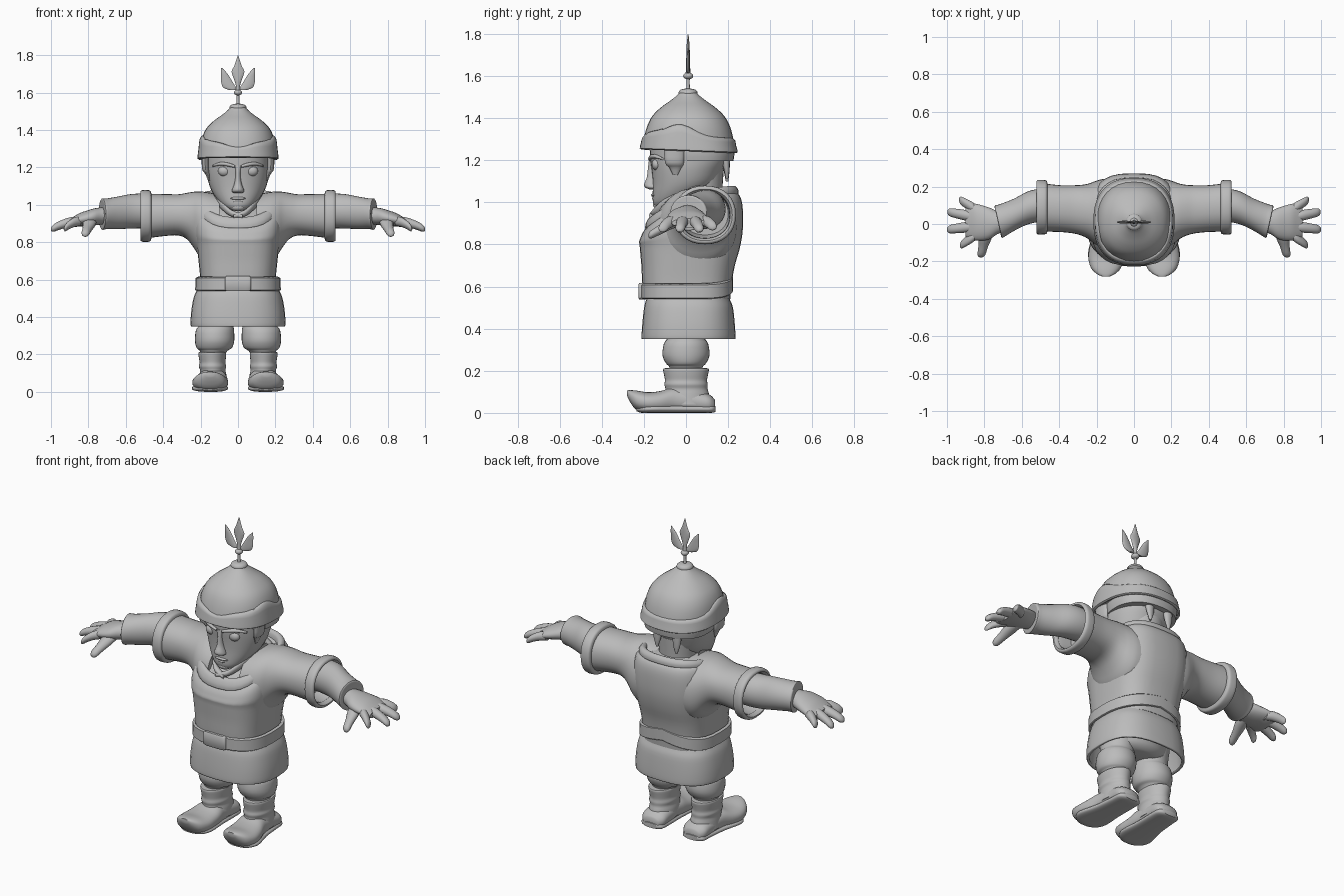
import bpy, bmesh, math
from mathutils import Vector

clay = bpy.data.materials.new("clay_grey")
clay.diffuse_color = (0.5, 0.5, 0.5, 1)


def smooth_sections(secs, sub):
    """Catmull-Rom interpolation between cross-sections."""
    out = []
    for i in range(len(secs) - 1):
        p0, p1 = secs[max(i - 1, 0)], secs[i]
        p2, p3 = secs[i + 1], secs[min(i + 2, len(secs) - 1)]
        for k in range(sub):
            t = k / sub
            out.append([0.5 * (2 * b + (c - a) * t + (2 * a - 5 * b + 4 * c - d) * t * t
                               + (3 * b - a - 3 * c + d) * t ** 3)
                        for a, b, c, d in zip(p0, p1, p2, p3)])
    return out + [list(secs[-1])]


def loft(name, axis, secs, sub=3, seg=32, n=2.0, thick=0, mirror=False, warp=None):
    """Sections are (position, centre a, centre b, radius a, radius b[, tilt along y])."""
    bm = bmesh.new()
    rings = []
    for s in smooth_sections([tuple(s) + (0,) * (6 - len(s)) for s in secs], sub):
        t, a, b, ra, rb, tilt = s
        ring = []
        for k in range(seg):
            w = 2 * math.pi * k / seg
            c, d = math.cos(w), math.sin(w)
            u = ra * math.copysign(abs(c) ** (2 / n), c)
            v = rb * math.copysign(abs(d) ** (2 / n), d)
            if axis == 'z':
                p = Vector((a + u, b + v, t + tilt * v))
            elif axis == 'x':
                p = Vector((t + tilt * u, a + u, b + v))
            else:
                p = Vector((a + u, t, b + v))
            ring.append(bm.verts.new(warp(p) if warp else p))
        rings.append(ring)
    for r, q in zip(rings, rings[1:]):
        for k in range(seg):
            j = (k + 1) % seg
            bm.faces.new((r[k], r[j], q[j], q[k]))
    if not thick:
        bm.faces.new(rings[0])
        bm.faces.new(rings[-1])
    bmesh.ops.recalc_face_normals(bm, faces=bm.faces)
    me = bpy.data.meshes.new(name)
    bm.to_mesh(me)
    bm.free()
    ob = bpy.data.objects.new(name, me)
    bpy.context.collection.objects.link(ob)
    me.materials.append(clay)
    if thick:
        m = ob.modifiers.new("thickness", 'SOLIDIFY')
        m.thickness, m.offset = thick, -1
    if mirror:
        m = ob.modifiers.new("mirror", 'MIRROR')
        m.use_mirror_merge = False
    bpy.ops.object.select_all(action='DESELECT')
    ob.select_set(True)
    bpy.context.view_layer.objects.active = ob
    bpy.ops.object.shade_smooth_by_angle(angle=math.radians(45))
    return ob


def blob(name, c, r, mirror=False):
    """Small ellipsoid."""
    secs = [(c[2] - r[2] * math.cos(math.pi * k / 8), c[0], c[1],
             r[0] * max(math.sin(math.pi * k / 8), .02),
             r[1] * max(math.sin(math.pi * k / 8), .02)) for k in range(9)]
    return loft(name, 'z', secs, sub=1, seg=16, mirror=mirror)


def back_peak(p):
    """Raises the belt towards the middle of the back."""
    if p.y > 0:
        p.z += 0.04 * min(p.y / .2, 1) * max(0, 1 - abs(p.x) / .22)
    return p


def neckline(p):
    """Scoops the top of the tunic down towards the front."""
    w = min(max((p.z - .8) / .24, 0), 1)
    p.z -= w * .155 * (max(.25 - p.y, 0) / .43) ** 2
    return p


# Boots: foot along y with curled toe, sole and shaft
loft("boot_foot", 'y', [(-.28, .15, .094, .022, .012), (-.266, .15, .08, .05, .028),
     (-.235, .15, .06, .08, .046), (-.18, .149, .05, .095, .048), (-.12, .145, .052, .091, .052),
     (-.07, .138, .06, .082, .06), (-.03, .136, .06, .076, .06),
     (.05, .133, .053, .073, .053), (.11, .133, .045, .071, .043),
     (.137, .133, .035, .045, .028)], n=2.3, mirror=True)
loft("boot_sole", 'y', [(-.235, .15, .02, .045, .012), (-.21, .15, .018, .075, .018),
     (-.16, .15, .019, .097, .019), (-.05, .14, .019, .081, .019), (.06, .134, .019, .075, .019),
     (.12, .133, .019, .07, .019), (.14, .133, .019, .045, .014)], n=2.6, mirror=True)
loft("boot_shaft", 'z', [(.04, .135, .005, .076, .11), (.09, .134, .003, .072, .106),
     (.115, .135, .002, .068, .1), (.135, .136, 0, .073, .103), (.155, .136, 0, .069, .1),
     (.18, .137, 0, .072, .104), (.208, .138, 0, .074, .109), (.212, .138, 0, .066, .1)],
     mirror=True)

# Baggy trousers
loft("trouser_leg", 'z', [(.19, .135, 0, .06, .075), (.22, .13, 0, .075, .08),
     (.235, .127, 0, .095, .095), (.275, .125, 0, .105, .112), (.33, .123, 0, .102, .105),
     (.36, .115, 0, .092, .09), (.44, .105, 0, .1, .12)], mirror=True)
loft("hips", 'z', [(.36, 0, .01, .1, .09), (.39, 0, .01, .17, .13), (.5, 0, .01, .19, .17)])

# Tunic skirt, belt and buckle
loft("skirt", 'z', [(.35, 0, .012, .252, .222), (.37, 0, .012, .254, .223),
     (.43, 0, .012, .25, .219), (.5, 0, .012, .238, .211), (.535, 0, .01, .224, .2),
     (.56, 0, .01, .21, .19)], n=2.6, thick=.015)
loft("belt", 'z', [(.54, 0, .005, .222, .214), (.545, 0, .005, .229, .219),
     (.608, 0, .005, .227, .219), (.615, 0, .005, .215, .212)], sub=1, n=2.7,
     thick=.02, warp=back_peak)
loft("buckle", 'z', [(.538, 0, -.205, .063, .016), (.545, 0, -.208, .07, .018),
     (.61, 0, -.208, .07, .018), (.618, 0, -.205, .063, .016)], sub=1, n=6)

# Tunic torso, rolled collar and inner robe
loft("tunic_torso", 'z', [(.54, 0, .005, .2, .205), (.62, 0, .005, .203, .213),
     (.7, 0, .01, .211, .222), (.78, 0, .018, .22, .237), (.86, 0, .023, .23, .246),
     (.94, 0, .028, .233, .243), (1.0, 0, .03, .228, .236), (1.035, 0, .03, .218, .222),
     (1.05, 0, .03, .2, .2)], n=2.9, warp=neckline)
loft("tunic_collar", 'z', [(1.04, 0, .028, .215, .222), (1.06, 0, .028, .214, .22),
     (1.076, 0, .028, .203, .208), (1.078, 0, .028, .19, .194), (1.066, 0, .028, .178, .182),
     (1.03, 0, .028, .172, .176)], n=2.6, thick=.01, warp=neckline)
loft("inner_robe", 'z', [(1.02, 0, .025, .185, .19), (1.05, 0, .028, .165, .165),
     (1.06, 0, .035, .13, .135), (1.07, 0, .045, .11, .115)], warp=neckline)
loft("robe_lapel", 'x', [(-.025, -.158, .937, .018, .012), (.04, -.14, .957, .02, .018),
     (.09, -.09, 1.0, .02, .022), (.125, -.02, 1.037, .02, .022), (.135, .06, 1.06, .02, .02)],
     seg=16, mirror=True)

# Wide sleeves, open at the end, with rolled cuffs
loft("sleeve", 'x', [(.1, .05, .88, .195, .175), (.17, .055, .885, .185, .183),
     (.21, .06, .9, .168, .17), (.24, .067, .922, .15, .147), (.275, .073, .94, .137, .123),
     (.32, .078, .946, .129, .11), (.39, .082, .945, .125, .112), (.48, .088, .94, .128, .118),
     (.505, .09, .94, .124, .116), (.48, .09, .94, .116, .108), (.42, .09, .945, .11, .1)],
     n=2.2, mirror=True)
loft("sleeve_cuff", 'x', [(.462, .09, .94, .125, .115), (.468, .09, .94, .142, .134),
     (.488, .09, .94, .146, .139), (.515, .09, .94, .145, .137), (.522, .09, .94, .13, .122),
     (.5, .09, .94, .118, .11)], n=2.2, thick=.008, mirror=True)

# Under sleeves
loft("forearm_sleeve", 'x', [(.41, .1, .965, .085, .085), (.5, .1, .967, .088, .092),
     (.57, .085, .965, .088, .092), (.64, .05, .957, .086, .087), (.7, .022, .952, .084, .082, .2),
     (.725, .012, .95, .086, .084, .22), (.728, .012, .95, .07, .07, .22)], mirror=True)

# Hands
loft("palm", 'x', [(.69, .015, .945, .055, .045), (.73, .008, .94, .062, .046),
     (.77, .003, .935, .083, .045), (.81, .005, .927, .094, .041), (.845, .01, .92, .098, .036),
     (.875, .012, .91, .096, .029), (.9, .012, .902, .08, .022)], seg=24, mirror=True)
fingers = [("index", (-.055, .912), (.93, -.115, .87)), ("middle", (-.01, .912), (1.0, -.03, .868)),
           ("ring", (.035, .912), (.998, .065, .868)), ("little", (.075, .91), (.935, .13, .88))]
for label, (y0, z0), (x1, y1, z1) in fingers:
    secs = []
    for f, r in ((0, .024), (.35, .026), (.7, .023), (.92, .019), (1, .007)):
        secs.append((.84 + (x1 - .84) * f, y0 + (y1 - y0) * f,
                     z0 + (z1 - z0) * f + .012 * math.sin(math.pi * f), r * 1.1, r))
    loft(label + "_finger", 'x', secs, seg=12, mirror=True)
loft("thumb", 'y', [(-.178, .818, .842, .008, .008), (-.165, .816, .848, .021, .02),
     (-.12, .806, .872, .026, .024), (-.07, .795, .9, .036, .028), (-.01, .785, .92, .032, .025)],
     seg=12, mirror=True)

# Neck, head and facial features
loft("neck", 'z', [(.92, 0, .05, .12, .12), (1.02, 0, .06, .105, .11), (1.16, 0, .06, .12, .12)])
loft("head", 'z', [(.968, 0, -.1, .03, .025), (.978, 0, -.095, .055, .05),
     (1.0, 0, -.077, .085, .08), (1.04, 0, -.04, .12, .118), (1.09, 0, -.008, .148, .15),
     (1.15, 0, .005, .165, .168), (1.2, 0, .012, .17, .182), (1.27, 0, .012, .17, .185)], n=2.15)
loft("nose", 'z', [(1.062, 0, -.155, .018, .02), (1.07, 0, -.16, .033, .033),
     (1.085, 0, -.163, .03, .036), (1.12, 0, -.16, .018, .026), (1.17, 0, -.16, .013, .02),
     (1.21, 0, -.16, .02, .015)], seg=16)
blob("upper_lip", (0, -.15, 1.034), (.042, .016, .009))
blob("lower_lip", (0, -.146, 1.019), (.034, .016, .009))
blob("chin", (0, -.128, .987), (.04, .028, .022))
blob("eye", (.073, -.14, 1.18), (.034, .023, .028), True)
loft("eyebrow", 'x', [(.018, -.17, 1.205, .01, .008), (.06, -.163, 1.216, .012, .01),
     (.1, -.143, 1.218, .011, .009), (.135, -.113, 1.207, .008, .005)], seg=12, mirror=True)

# Hair under the helmet, with side locks and hanging strands
loft("hair_cap", 'z', [(1.195, 0, .06, .184, .165), (1.23, 0, .06, .19, .17),
     (1.27, 0, .06, .19, .17)], n=2.3)
loft("side_lock", 'z', [(1.13, .155, -.05, .006, .012), (1.165, .163, -.05, .012, .03),
     (1.19, .174, -.055, .018, .045), (1.27, .176, -.055, .018, .05)], seg=16, mirror=True)
for i, (x, low) in enumerate(((-.075, 1.1), (.05, 1.11))):
    loft("hair_strand_%d" % (i + 1), 'z', [(low, x, .195, .006, .006),
         (low + .05, x, .193, .022, .014), (1.23, x, .185, .03, .025)], seg=12)


# Helmet dome with a wavy raised brow band
def brow_wave(p):
    t = max(0, (p.z - 1.25) / .06)
    side = min(abs(p.x) / .18, 1) ** 2 * math.exp(-(p.y + .03) ** 2 / .009)
    front = .012 * math.cos(p.x * 24) if p.y < -.1 else 0
    p.z += t * (.05 * side - front) - .04 * p.y
    return p


loft("helmet_dome", 'z', [(1.25, 0, .012, .2, .217), (1.3, 0, .012, .2, .213),
     (1.36, 0, .012, .191, .197), (1.41, 0, .011, .168, .171), (1.45, 0, .01, .128, .13),
     (1.48, 0, .01, .086, .088), (1.505, 0, .01, .055, .056), (1.52, 0, .01, .042, .042)],
     n=2.25, thick=.015)
loft("helmet_band", 'z', [(1.243, 0, .013, .205, .221), (1.248, 0, .013, .217, .233),
     (1.28, 0, .012, .211, .226), (1.305, 0, .012, .206, .221), (1.315, 0, .012, .192, .205)],
     n=2.4, sub=2, seg=64, thick=.012, warp=brow_wave)
loft("helmet_cap", 'z', [(1.51, 0, .01, .042, .042), (1.522, 0, .01, .045, .045),
     (1.535, 0, .01, .035, .035), (1.54, 0, .01, .012, .012)], seg=24)

# Three-bladed finial
loft("finial_stem", 'z', [(1.53, 0, .01, .012, .012), (1.55, 0, .01, .008, .008),
     (1.6, 0, .01, .008, .008)], seg=12)
blob("finial_ball", (0, .01, 1.6), (.022, .024, .016))
loft("finial_centre_blade", 'z', [(1.605, 0, .01, .014, .012), (1.64, 0, .01, .012, .01),
     (1.68, 0, .01, .025, .009), (1.712, 0, .01, .034, .008), (1.745, 0, .01, .019, .007),
     (1.797, 0, .01, .002, .002)], seg=12, n=1.6)
loft("finial_side_blade", 'z', [(1.614, .03, .01, .018, .007), (1.625, .043, .01, .034, .008),
     (1.65, .057, .01, .032, .008), (1.68, .067, .01, .024, .007), (1.705, .076, .01, .016, .006),
     (1.732, .088, .01, .002, .002)], seg=12, n=1.7, mirror=True)
